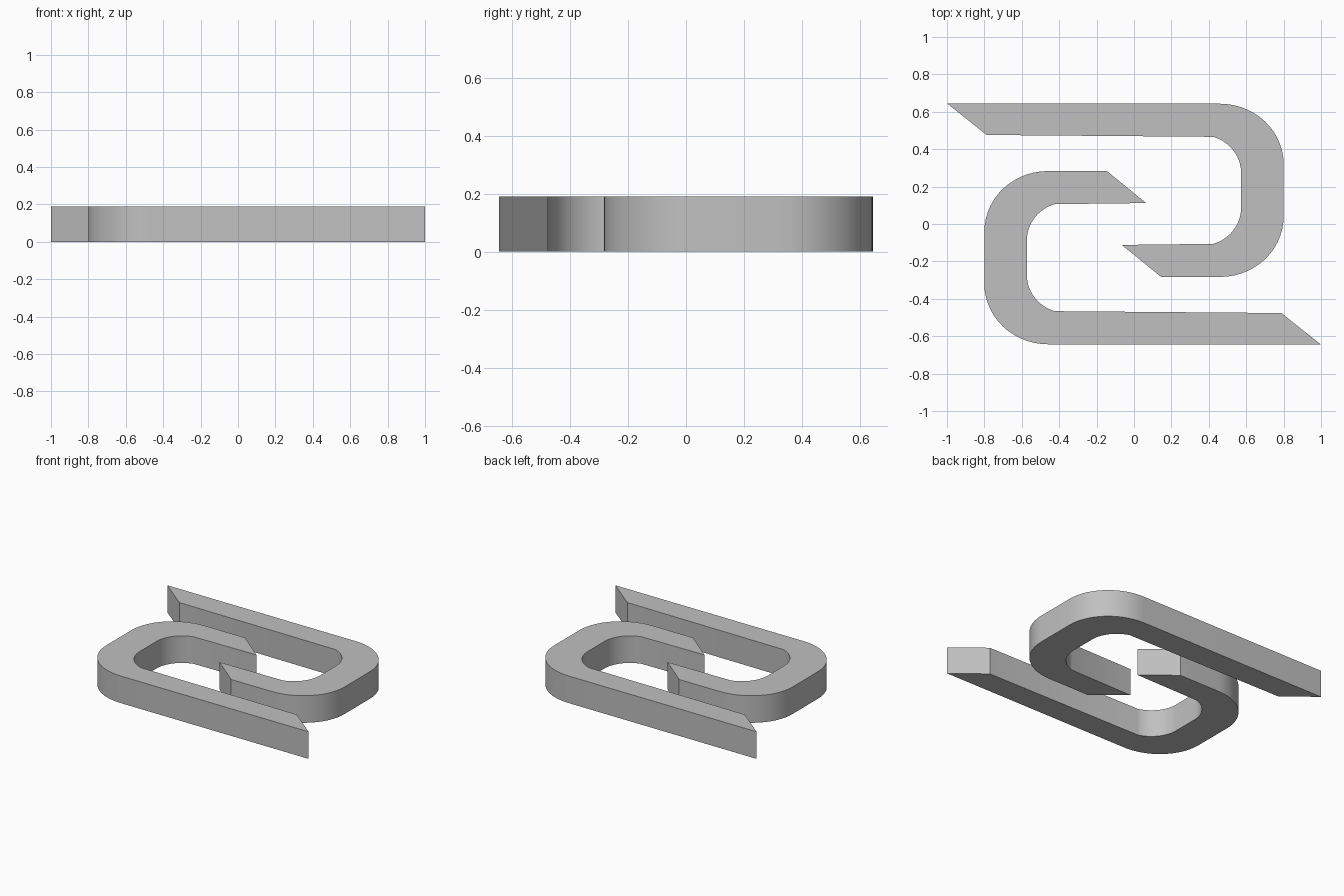
import bpy
import bmesh
import math

if "Cube" in bpy.data.objects:
    bpy.data.objects.remove(bpy.data.objects["Cube"])

HEIGHT = 0.19

grey = bpy.data.materials.new("plain grey")
grey.diffuse_color = (0.53, 0.53, 0.53, 1.0)
grey.use_nodes = True
grey.node_tree.nodes["Principled BSDF"].inputs["Base Color"].default_value = grey.diffuse_color


def arc(cx, cy, rx, ry, start, end, steps=14):
    """Points along an elliptical arc, angles in degrees."""
    angles = [math.radians(start + (end - start) * i / steps) for i in range(steps + 1)]
    return [(cx + rx * math.cos(a), cy + ry * math.sin(a)) for a in angles]


# Outline of one hook: long arm, rounded bend, short arm, slanted tips
outline = [(-1.0, 0.645)]
outline += arc(0.46, 0.32, 0.34, 0.323, 90, 0)
outline += arc(0.46, 0.04, 0.34, 0.323, 0, -90)
outline += [(0.145, -0.283), (-0.065, -0.112)]
outline += arc(0.37, 0.09, 0.203, 0.203, -75, 0)
outline += arc(0.37, 0.27, 0.203, 0.203, 0, 75)
outline += [(-0.788, 0.476)]


def make_hook(name, turn):
    """Extrude the outline; turn = -1 rotates it half a turn about z."""
    bm = bmesh.new()
    verts = [bm.verts.new((turn * x, turn * y, 0)) for x, y in outline]
    base = bm.faces.new(verts)
    top = bmesh.ops.extrude_face_region(bm, geom=[base], use_keep_orig=True)
    moved = [g for g in top["geom"] if isinstance(g, bmesh.types.BMVert)]
    bmesh.ops.translate(bm, verts=moved, vec=(0, 0, HEIGHT))
    bmesh.ops.recalc_face_normals(bm, faces=bm.faces)
    mesh = bpy.data.meshes.new(name)
    bm.to_mesh(mesh)
    bm.free()
    mesh.materials.append(grey)
    hook = bpy.data.objects.new(name, mesh)
    bpy.context.collection.objects.link(hook)
    # Smooth bends, crisp rims and tips
    bpy.ops.object.select_all(action='DESELECT')
    hook.select_set(True)
    bpy.context.view_layer.objects.active = hook
    bpy.ops.object.shade_smooth_by_angle(angle=math.radians(30))


# Two interlocking hooks
make_hook("right_hook", 1)
make_hook("left_hook", -1)
